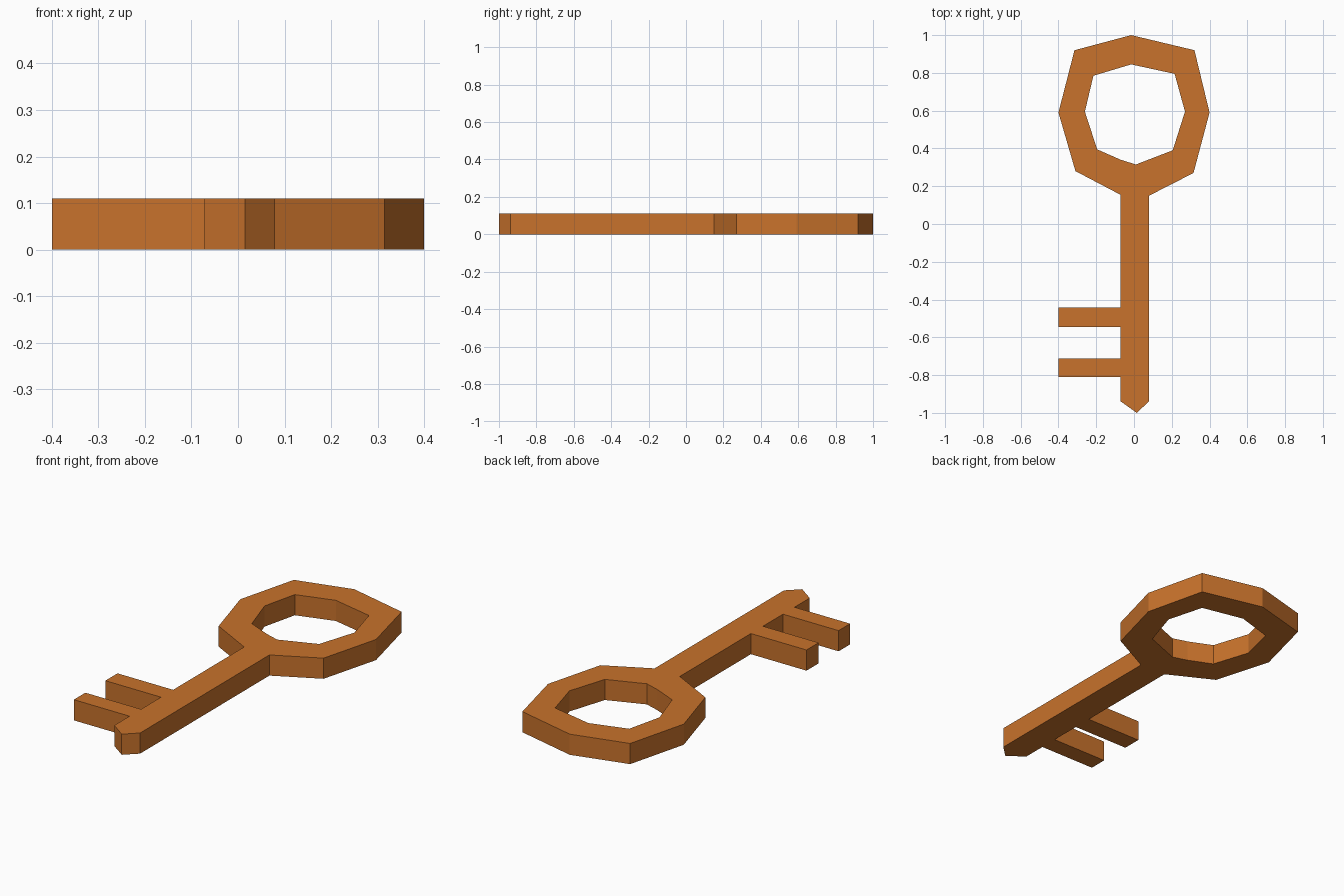
import bpy

if "Cube" in bpy.data.objects:
    bpy.data.objects.remove(bpy.data.objects["Cube"])

THICKNESS = 0.11
SHAFT_LEFT, SHAFT_RIGHT, TOOTH_END = -0.072, 0.08, -0.40


def tooth(low, high):
    """Rectangular tooth sticking out of the left side of the shaft."""
    return [(SHAFT_LEFT, low), (TOOTH_END, low), (TOOTH_END, high), (SHAFT_LEFT, high)]


# Outer outline, clockwise from the top of the bow
bow_right = [(-0.015, 1.0), (0.32, 0.92), (0.40, 0.59), (0.315, 0.27)]
shaft_tip = [(SHAFT_RIGHT, 0.15), (SHAFT_RIGHT, -0.938), (0.015, -1.0), (SHAFT_LEFT, -0.938)]
bow_left = [(SHAFT_LEFT, 0.155), (-0.31, 0.28), (-0.40, 0.59), (-0.315, 0.92)]
outline = bow_right + shaft_tip + tooth(-0.81, -0.713) + tooth(-0.545, -0.443) + bow_left

# Hole through the bow
hole = [(-0.015, 0.845), (0.215, 0.795), (0.27, 0.595), (0.205, 0.39), (0.01, 0.315),
        (-0.07, 0.34), (-0.195, 0.395), (-0.26, 0.595), (-0.215, 0.785)]

# Filled flat profile, extruded to the key's thickness
profile = bpy.data.curves.new("key", 'CURVE')
profile.dimensions = '2D'
profile.fill_mode = 'BOTH'
profile.extrude = THICKNESS / 2
for points in (outline, hole):
    spline = profile.splines.new('POLY')
    spline.points.add(len(points) - 1)
    for point, (x, y) in zip(spline.points, points):
        point.co = (x, y, 0, 1)
    spline.use_cyclic_u = True

key = bpy.data.objects.new("key", profile)
key.location.z = THICKNESS / 2
bpy.context.collection.objects.link(key)

# Turn the profile into a welded, flat-shaded mesh
bpy.context.view_layer.objects.active = key
key.select_set(True)
bpy.ops.object.convert(target='MESH')
bpy.ops.object.mode_set(mode='EDIT')
bpy.ops.mesh.select_all(action='SELECT')
bpy.ops.mesh.remove_doubles(threshold=0.0005)
bpy.ops.mesh.normals_make_consistent(inside=False)
bpy.ops.object.mode_set(mode='OBJECT')
bpy.ops.object.shade_flat()

# Copper-orange colour
copper = bpy.data.materials.new("copper")
copper.diffuse_color = (0.58, 0.17, 0.025, 1)
copper.use_nodes = True
copper.node_tree.nodes["Principled BSDF"].inputs["Base Color"].default_value = copper.diffuse_color
key.data.materials.clear()
key.data.materials.append(copper)
